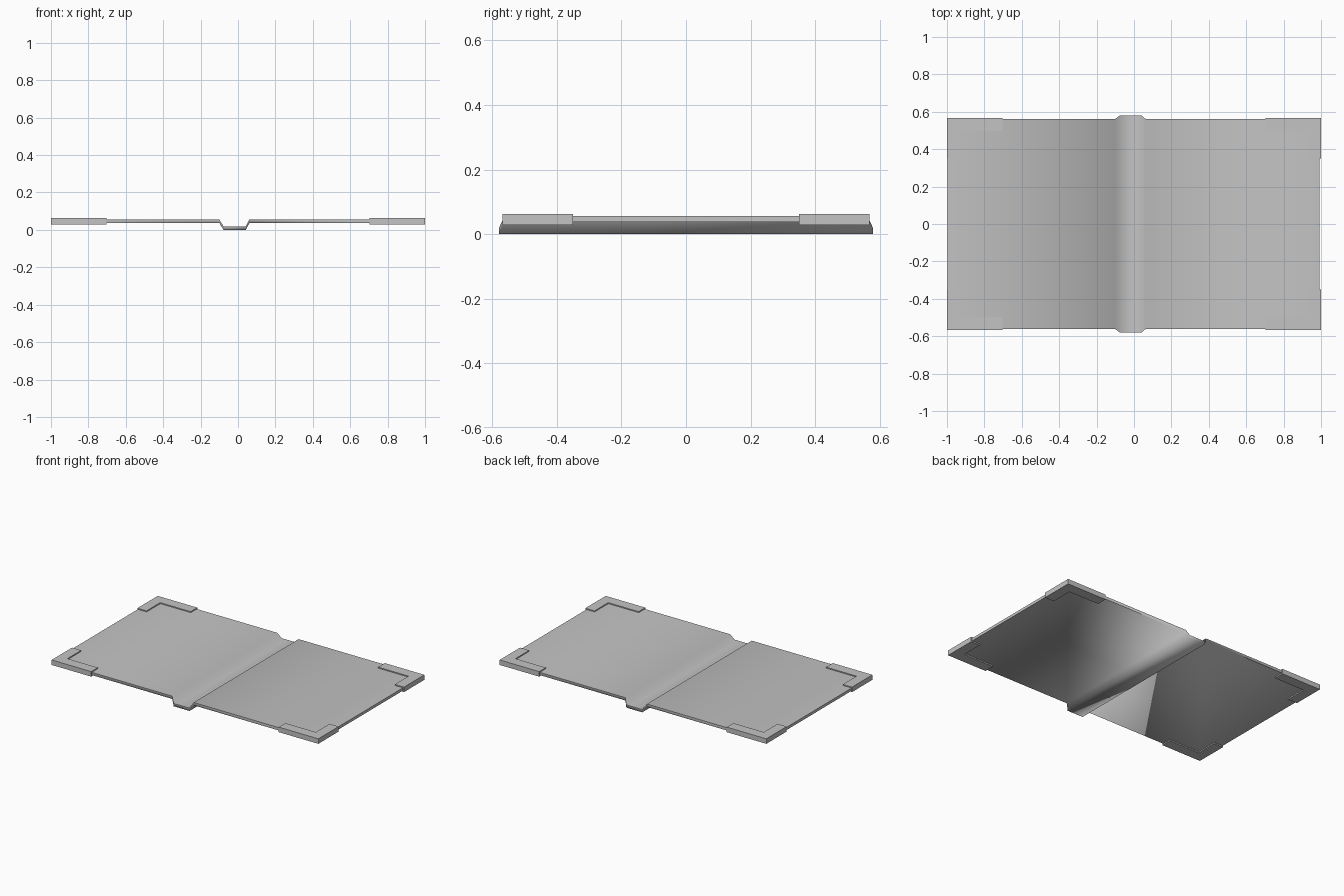
import bpy
import bmesh
from math import radians

cube = bpy.data.objects.get("Cube")
if cube:
    bpy.data.objects.remove(cube, do_unlink=True)

grey = bpy.data.materials.new("plain grey")
grey.use_nodes = True
colour = (0.55, 0.55, 0.55, 1)
grey.diffuse_color = colour
grey.node_tree.nodes["Principled BSDF"].inputs["Base Color"].default_value = colour


def add_object(name, bm, smooth_angle=None):
    bmesh.ops.recalc_face_normals(bm, faces=bm.faces)
    mesh = bpy.data.meshes.new(name)
    bm.to_mesh(mesh)
    bm.free()
    mesh.materials.append(grey)
    obj = bpy.data.objects.new(name, mesh)
    bpy.context.collection.objects.link(obj)
    if smooth_angle:
        bpy.ops.object.select_all(action='DESELECT')
        obj.select_set(True)
        bpy.context.view_layer.objects.active = obj
        bpy.ops.object.shade_smooth_by_angle(angle=radians(smooth_angle))
    return obj


# Cover sheet: a bent strip whose sunken spine is slightly longer than the boards
# Each station is x, underside height, half depth
THICK = 0.019
stations = [(-0.997, 0.037, 0.562), (-0.1, 0.037, 0.562), (-0.077, 0, 0.579),
            (0.042, 0, 0.579), (0.061, 0.037, 0.562), (0.992, 0.037, 0.562)]
bm = bmesh.new()
rings = [[bm.verts.new(p) for p in ((x, -d, z), (x, d, z), (x, d, z + THICK), (x, -d, z + THICK))]
         for x, z, d in stations]
for a, b in zip(rings, rings[1:]):
    for i in range(4):
        j = (i + 1) % 4
        bm.faces.new((a[i], a[j], b[j], b[i]))
bm.faces.new(rings[0])
bm.faces.new(rings[-1])
add_object("cover_sheet", bm, 70)


# Corner guards: L-shaped caps standing proud of both faces
def corner_guard(name, sx, sy):
    outer_y = 0.568
    outline = [(1.0, outer_y), (0.703, outer_y), (0.703, 0.497),
               (0.931, 0.497), (0.931, 0.35), (1.0, 0.35)]
    bm = bmesh.new()
    base = bm.faces.new([bm.verts.new((sx * x, sy * y, 0.029)) for x, y in outline])
    top = bmesh.ops.extrude_face_region(bm, geom=[base])["geom"]
    bmesh.ops.translate(bm, vec=(0, 0, 0.034),
                        verts=[v for v in top if isinstance(v, bmesh.types.BMVert)])
    add_object(name, bm)


for x_name, sx in (("left", 1), ("right", -1)):
    for y_name, sy in (("front", -1), ("back", 1)):
        corner_guard(f"{y_name}_{x_name}_corner_guard", sx, sy)
